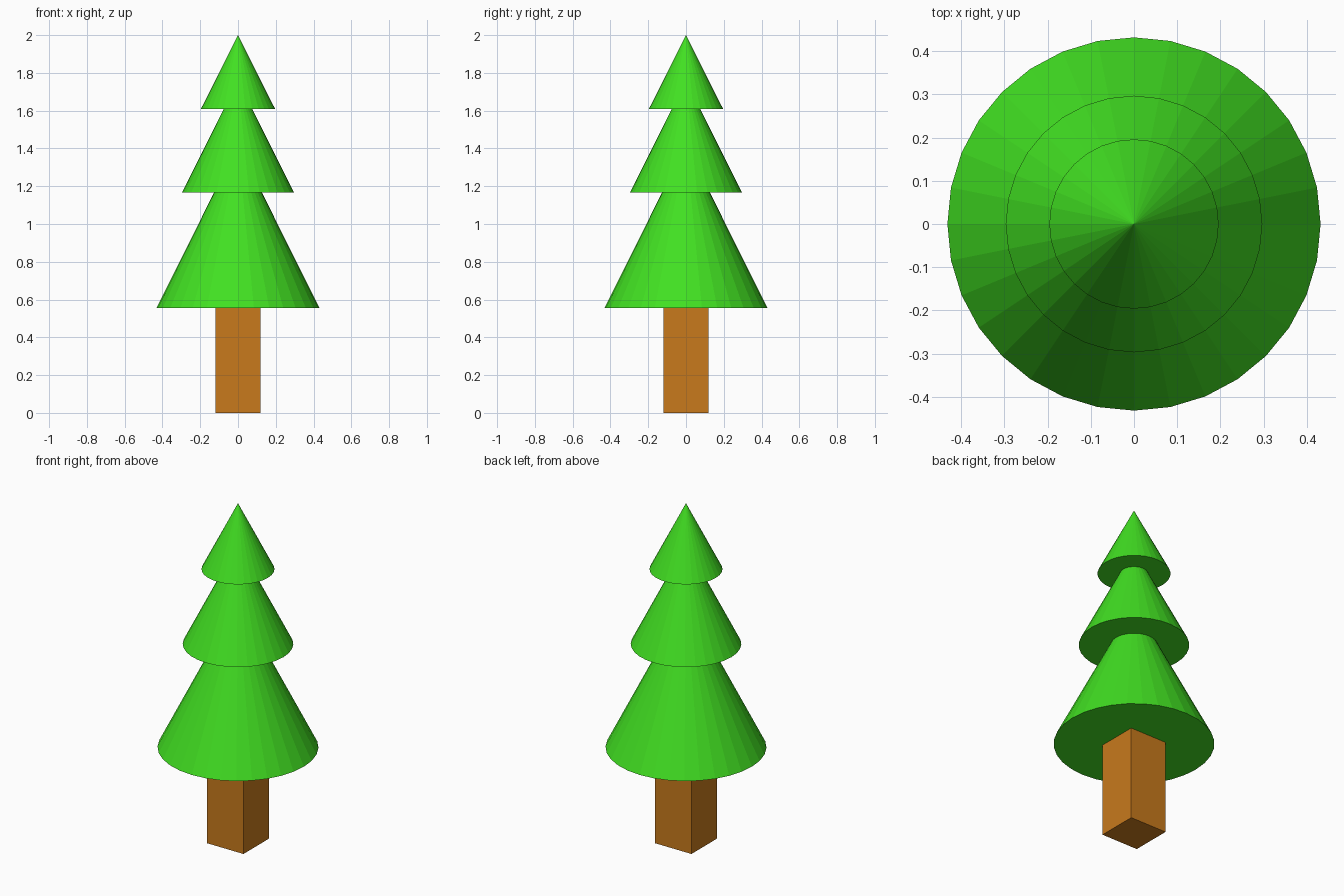
import bpy

if "Cube" in bpy.data.objects:
    bpy.data.objects.remove(bpy.data.objects["Cube"])


def material(name, color):
    mat = bpy.data.materials.new(name)
    mat.diffuse_color = (*color, 1.0)
    mat.use_nodes = True
    mat.node_tree.nodes["Principled BSDF"].inputs["Base Color"].default_value = mat.diffuse_color
    return mat


GREEN = material("leaf_green", (0.054, 0.75, 0.016))
BROWN = material("bark_brown", (0.58, 0.195, 0.012))


def foliage(name, base_z, radius, tip_z):
    """Flat-shaded 32-sided cone with a closed underside."""
    height = tip_z - base_z
    bpy.ops.mesh.primitive_cone_add(vertices=32, radius1=radius, radius2=0, depth=height,
                                    location=(0, 0, base_z + height / 2))
    obj = bpy.context.object
    obj.name = name
    obj.data.materials.append(GREEN)


# Square trunk
TRUNK_WIDTH, TRUNK_HEIGHT = 0.24, 0.555
bpy.ops.mesh.primitive_cube_add(size=1, location=(0, 0, TRUNK_HEIGHT / 2))
trunk = bpy.context.object
trunk.name = "trunk"
trunk.scale = (TRUNK_WIDTH, TRUNK_WIDTH, TRUNK_HEIGHT)
bpy.ops.object.transform_apply(location=False, rotation=False, scale=True)
trunk.data.materials.append(BROWN)

# Three overlapping tiers of foliage
foliage("lower_foliage", 0.555, 0.432, 1.42)
foliage("middle_foliage", 1.167, 0.297, 1.76)
foliage("top_foliage", 1.61, 0.196, 2.0)
